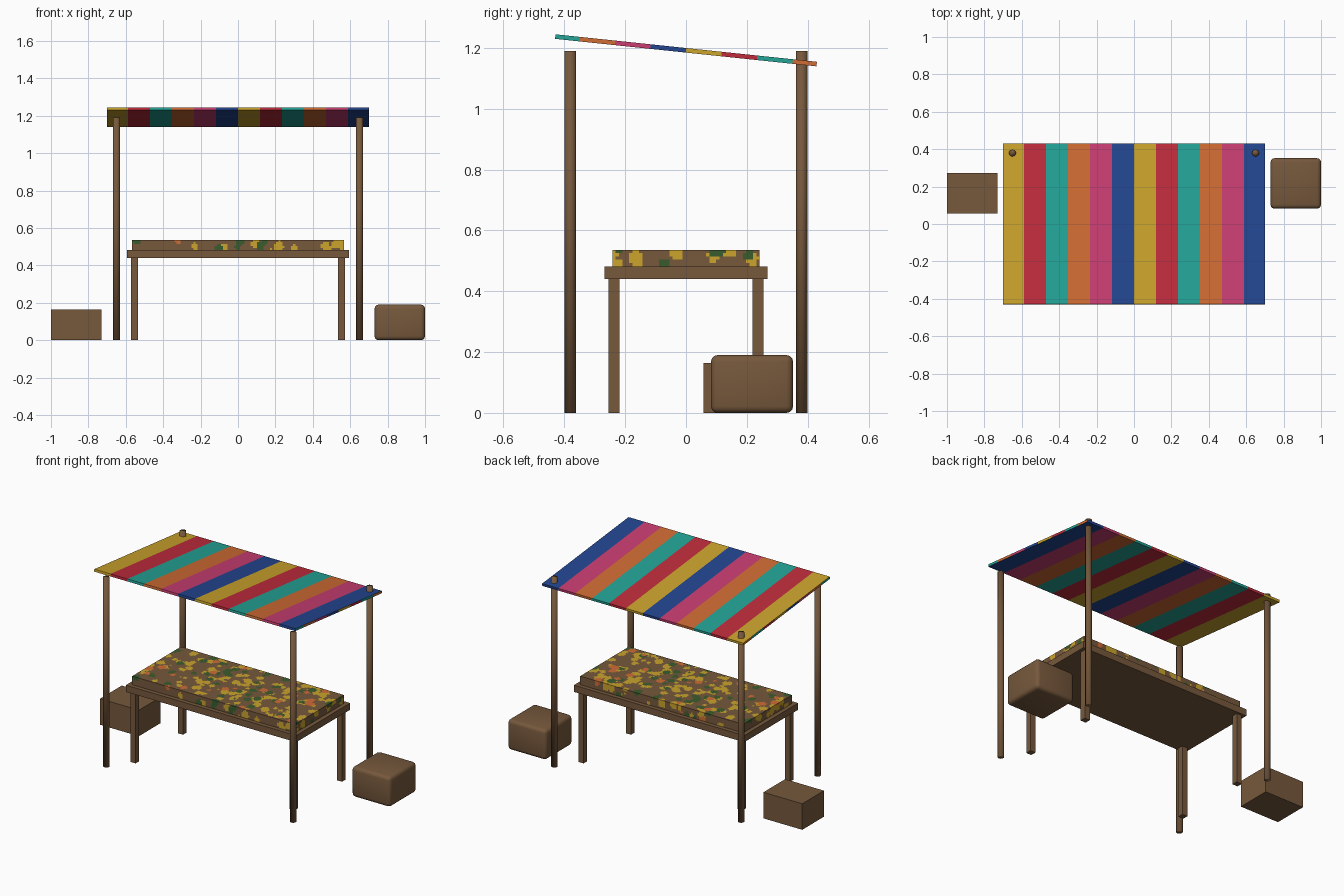
import bpy, bmesh, math, random
from mathutils import Vector, Matrix

if "Cube" in bpy.data.objects:
    bpy.data.objects.remove(bpy.data.objects["Cube"])

random.seed(4)


def material(name, r, g, b):
    lin = [((c / 255 + 0.055) / 1.055) ** 2.4 for c in (r, g, b)]
    m = bpy.data.materials.new(name)
    m.diffuse_color = (*lin, 1)
    m.use_nodes = True
    m.node_tree.nodes["Principled BSDF"].inputs["Base Color"].default_value = m.diffuse_color
    return m


YELLOW = material("yellow", 203, 164, 44)
RED = material("red", 192, 44, 60)
TEAL = material("teal", 36, 163, 150)
ORANGE = material("orange", 207, 108, 52)
PINK = material("pink", 200, 62, 113)
BLUE = material("blue", 35, 70, 145)
WOOD = material("brown wood", 118, 88, 60)
GREEN = material("leaf green", 58, 92, 45)


def finish(name, bm, mats, smooth=False):
    me = bpy.data.meshes.new(name)
    bm.to_mesh(me)
    bm.free()
    for m in mats:
        me.materials.append(m)
    for p in me.polygons:
        p.use_smooth = smooth
    ob = bpy.data.objects.new(name, me)
    bpy.context.collection.objects.link(ob)
    return ob


def box_mesh(lo, hi):
    bm = bmesh.new()
    lo, hi = Vector(lo), Vector(hi)
    mat = Matrix.Translation((lo + hi) / 2) @ Matrix.Diagonal((*(hi - lo), 1))
    bmesh.ops.create_cube(bm, size=1, matrix=mat)
    bm.normal_update()
    return bm


def slice_mesh(bm, axis, positions):
    for p in positions:
        co, no = Vector(), Vector()
        co[axis], no[axis] = p, 1
        bmesh.ops.bisect_plane(bm, geom=bm.verts[:] + bm.edges[:] + bm.faces[:],
                               plane_co=co, plane_no=no)
    bm.normal_update()


# Tilted striped canopy: stripes follow x, side edges are striped along y
W = 0.1175
bm = box_mesh((-0.7, -0.432, -0.0075), (0.7, 0.432, 0.0075))
slice_mesh(bm, 0, [k * W for k in range(-5, 6)])
slice_mesh(bm, 1, [k * W for k in range(-3, 4)])
for f in bm.faces:
    c = f.calc_center_median()
    t = c.y if abs(f.normal.x) > 0.5 else c.x
    f.material_index = math.floor(t / W) % 6
canopy = finish("canopy", bm, [YELLOW, RED, TEAL, ORANGE, PINK, BLUE])
canopy.location = (0, 0, 1.192)
canopy.rotation_euler = (math.radians(-6), 0, 0)

# Canopy posts and table legs, one at each corner
for sx, side in ((-1, "left"), (1, "right")):
    for sy, end in ((-1, "front"), (1, "back")):
        bm = bmesh.new()
        bmesh.ops.create_cone(bm, cap_ends=True, segments=10, radius1=0.019,
                              radius2=0.019, depth=1.19,
                              matrix=Matrix.Translation((sx * 0.65, sy * 0.38, 0.595)))
        finish(f"{end}_{side}_post", bm, [WOOD], smooth=True)
        x, y, h = sx * 0.553, sy * 0.236, 0.018
        finish(f"{end}_{side}_leg",
               box_mesh((x - h, y - h, 0), (x + h, y + h, 0.442)), [WOOD])

# Table top
finish("table_top", box_mesh((-0.593, -0.268, 0.44), (0.593, 0.268, 0.482)), [WOOD])

# Bed of goods: fine grid, spotted by random blobs
bm = box_mesh((-0.567, -0.242, 0.482), (0.567, 0.242, 0.536))
slice_mesh(bm, 0, [-0.567 + 1.134 * i / 100 for i in range(1, 100)])
slice_mesh(bm, 1, [-0.242 + 0.484 * i / 44 for i in range(1, 44)])
slice_mesh(bm, 2, [0.482 + 0.054 * i / 5 for i in range(1, 5)])
blobs = []
for index, count in ((3, 45), (2, 110), (1, 400)):
    for _ in range(count):
        p = Vector((random.uniform(-0.57, 0.57), random.uniform(-0.245, 0.245),
                    random.uniform(0.48, 0.54)))
        blobs.append((p, random.uniform(0.018, 0.027), index))
for f in bm.faces:
    if f.normal.z < -0.5:
        continue
    c = f.calc_center_median()
    f.material_index = next((i for p, r, i in blobs if (p - c).length_squared < r * r), 0)
finish("goods", bm, [WOOD, YELLOW, GREEN, ORANGE])

# Plain crate on the left
finish("crate", box_mesh((-1, 0.057, 0), (-0.73, 0.273, 0.164)), [WOOD])

# Rounded sack on the right
bm = box_mesh((0.73, 0.082, 0), (1, 0.352, 0.19))
bmesh.ops.bevel(bm, geom=bm.edges[:], offset=0.022, segments=3, profile=0.5,
                affect='EDGES')
finish("rounded_bundle", bm, [WOOD], smooth=True)
